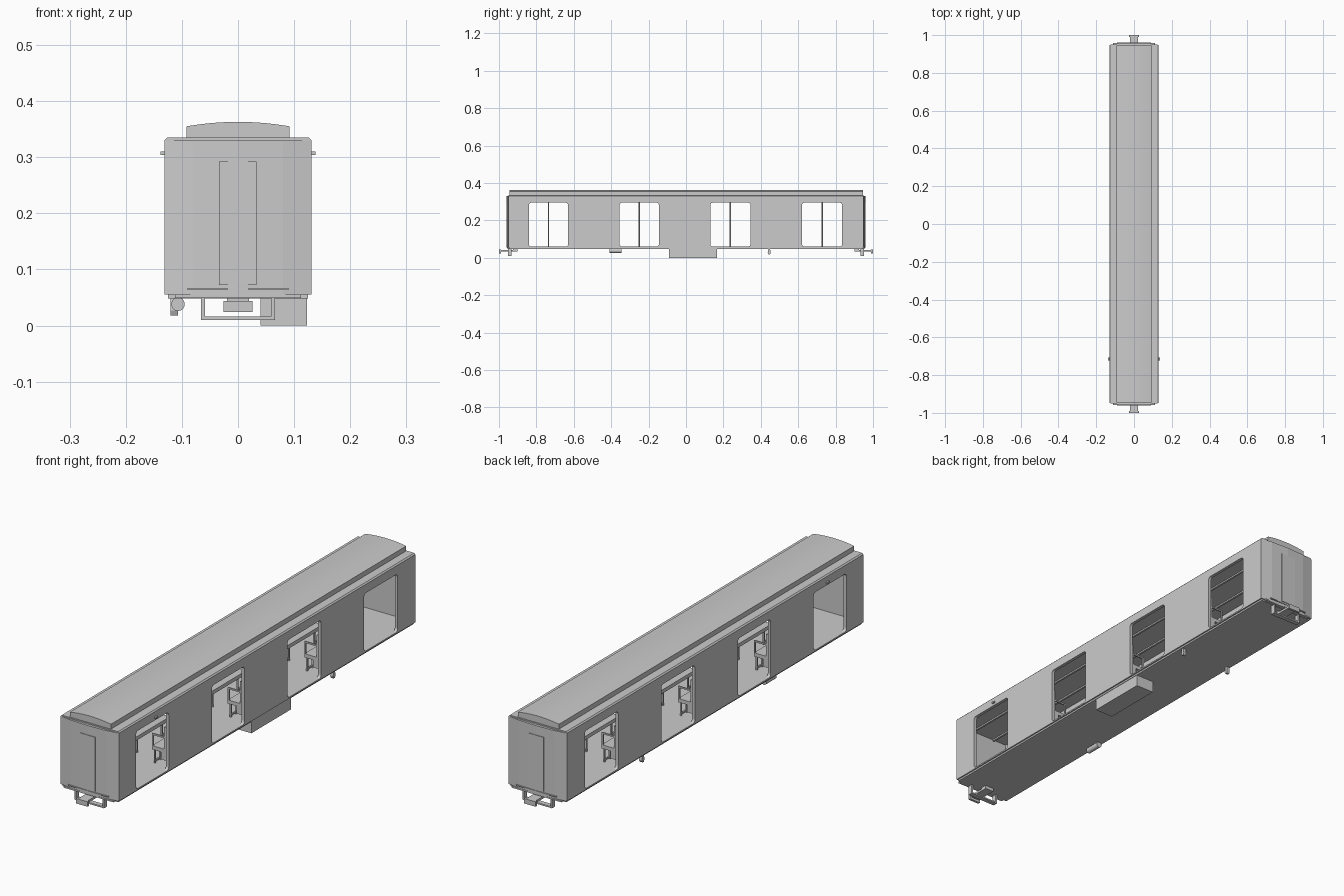
import bpy, bmesh, math

if "Cube" in bpy.data.objects:
    bpy.data.objects.remove(bpy.data.objects["Cube"])

grey = bpy.data.materials.new("plain grey")
grey.diffuse_color = (0.6, 0.6, 0.6, 1)
grey.use_nodes = True
grey.node_tree.nodes["Principled BSDF"].inputs["Base Color"].default_value = grey.diffuse_color


def finish(name, bm, smooth=False):
    bmesh.ops.recalc_face_normals(bm, faces=bm.faces)
    me = bpy.data.meshes.new(name)
    bm.to_mesh(me)
    bm.free()
    me.materials.append(grey)
    ob = bpy.data.objects.new(name, me)
    bpy.context.collection.objects.link(ob)
    if smooth:
        bpy.context.view_layer.objects.active = ob
        ob.select_set(True)
        bpy.ops.object.shade_smooth_by_angle(angle=math.radians(30))
        ob.select_set(False)
    return ob


def add_box(bm, x0, x1, y0, y1, z0, z1):
    v = [bm.verts.new((x, y, z)) for x in (x0, x1) for y in (y0, y1) for z in (z0, z1)]
    for f in ((0, 1, 3, 2), (4, 6, 7, 5), (0, 4, 5, 1), (2, 3, 7, 6), (0, 2, 6, 4), (1, 5, 7, 3)):
        bm.faces.new([v[i] for i in f])


def boxes(name, specs):
    bm = bmesh.new()
    for s in specs:
        add_box(bm, *s)
    return finish(name, bm)


def add_prism(bm, pts, axis, a, b):
    """Extrude a 2D outline along an axis from a to b."""
    def put(p, t):
        return {"x": (t, p[0], p[1]), "y": (p[0], t, p[1]), "z": (p[0], p[1], t)}[axis]
    lo = [bm.verts.new(put(p, a)) for p in pts]
    hi = [bm.verts.new(put(p, b)) for p in pts]
    n = len(pts)
    bm.faces.new(lo)
    bm.faces.new(hi[::-1])
    for i in range(n):
        bm.faces.new((lo[i], lo[(i + 1) % n], hi[(i + 1) % n], hi[i]))


def rounded_rect(x0, x1, y0, y1, r, steps=4):
    pts = []
    for k, (cx, cy) in enumerate(((x1 - r, y1 - r), (x0 + r, y1 - r), (x0 + r, y0 + r), (x1 - r, y0 + r))):
        for i in range(steps + 1):
            a = math.pi / 2 * (k + i / steps)
            pts.append((cx + r * math.cos(a), cy + r * math.sin(a)))
    return pts


def cut(ob, cutter):
    m = ob.modifiers.new("cut", "BOOLEAN")
    m.operation, m.solver, m.object = "DIFFERENCE", "EXACT", cutter
    bpy.context.view_layer.objects.active = ob
    bpy.ops.object.modifier_apply(modifier=m.name)
    bpy.data.objects.remove(cutter)


doors = [(-0.84, -0.63), (-0.355, -0.145), (0.13, 0.345), (0.62, 0.835)]
bays = [(-0.615, -0.37), (-0.13, 0.115), (0.36, 0.605)]

# Hollow body shell with bowed ends and eight doorways
outline = [(-0.131, -0.948), (-0.08, -0.956), (0, -0.959), (0.08, -0.956), (0.131, -0.948)]
outline += [(-x, -y) for x, y in outline]
bm = bmesh.new()
add_prism(bm, outline, "z", 0.055, 0.33)
body = finish("body_shell", bm)
cut(body, boxes("interior_cutter", [(-0.118, 0.118, -0.94, 0.94, 0.06, 0.302)]))
bm = bmesh.new()
for a, b in doors:
    add_prism(bm, rounded_rect(a, b, 0.0605, 0.295, 0.013), "x", -0.3, 0.3)
cut(body, finish("doorway_cutter", bm))

# Roof: low eaves and a raised arched centre
bm = bmesh.new()
eave = [(-0.131, 0.33), (0.131, 0.33), (0.126, 0.335), (-0.126, 0.335)]
add_prism(bm, eave, "y", -0.948, 0.948)
finish("roof_eaves", bm)
bm = bmesh.new()
arch = [(0.092 - 0.184 * i / 12, 0.363 - 0.008 * (1 - i / 6) ** 2) for i in range(13)]
add_prism(bm, [(-0.092, 0.334), (0.092, 0.334)] + arch, "y", -0.945, 0.945)
finish("raised_roof", bm, True)

# Underframe, with a buffer beam at each end
boxes("underframe", [(-0.125, 0.125, -0.945, 0.945, 0.048, 0.056)])
boxes("buffer_beam", [(-0.112, 0.112, min(s * 0.94, s * 0.958), max(s * 0.94, s * 0.958), 0.049, 0.055)
                      for s in (-1, 1)])

# End doors, sills, couplers and hanging loops
for s, side in ((-1, "front"), (1, "rear")):
    def span(a, b):
        return (min(s * a, s * b), max(s * a, s * b))
    boxes(side + "_end_door", [(-0.034, 0.033, *span(0.95, 0.961), 0.072, 0.292)])
    boxes(side + "_sill", [(-0.09, 0.09, *span(0.95, 0.961), 0.063, 0.067)])
    boxes(side + "_coupler", [(-0.02, 0.02, *span(0.905, 1.0), 0.034, 0.043),
                              (-0.026, 0.026, *span(0.99, 1.0), 0.024, 0.044),
                              (-0.02, 0.02, *span(0.9, 0.925), 0.034, 0.05)])
    boxes(side + "_coupler_loop", [(-0.066, -0.059, *span(0.932, 0.952), 0.01, 0.05),
                                   (0.059, 0.066, *span(0.932, 0.952), 0.01, 0.05),
                                   (-0.066, 0.066, *span(0.932, 0.952), 0.01, 0.016)])

# Equipment below the floor
boxes("equipment_box", [(0.04, 0.123, -0.09, 0.165, 0.0, 0.05)])
bm = bmesh.new()
add_prism(bm, [(-0.107 + 0.012 * math.cos(math.tau * i / 20), 0.038 + 0.012 * math.sin(math.tau * i / 20))
               for i in range(20)], "y", -0.41, -0.345)
finish("air_tank", bm, True)
bm = bmesh.new()
drop = [(0.441, 0.05), (0.449, 0.05), (0.453, 0.027), (0.449, 0.018), (0.441, 0.018), (0.437, 0.027)]
for s in (-1, 1):
    add_prism(bm, drop, "x", s * 0.107, s * 0.12)
finish("hanging_bracket", bm)

# Small lamps high on each side
boxes("side_lamp", [(-0.138, -0.13, -0.722, -0.708, 0.304, 0.31),
                    (0.13, 0.138, -0.722, -0.708, 0.304, 0.31)])

# Benches along both walls between the doorways
for s, side in ((-1, "left"), (1, "right")):
    def bx(a, b, *rest):
        return (min(s * a, s * b), max(s * a, s * b), *rest)
    seats, backs, legs = [], [], []
    for a, b in bays:
        seats.append(bx(0.045, 0.118, a, b, 0.115, 0.13))
        seats.append(bx(0.085, 0.118, a, b, 0.085, 0.115))
        backs.append(bx(0.1, 0.118, a, b, 0.13, 0.22))
        for y in (a + 0.005, b - 0.045):
            legs += [bx(0.05, 0.056, y, y + 0.006, 0.06, 0.115),
                     bx(0.05, 0.056, y + 0.034, y + 0.04, 0.06, 0.115),
                     bx(0.05, 0.056, y, y + 0.04, 0.066, 0.072)]
        # Armrest loops at both bench ends
        for y in (a, b - 0.006):
            legs += [bx(0.045, 0.051, y, y + 0.006, 0.13, 0.18),
                     bx(0.045, 0.118, y, y + 0.006, 0.174, 0.18)]
    boxes(side + "_bench_seat", seats)
    boxes(side + "_bench_back", backs)
    boxes(side + "_bench_frame", legs)
    boxes(side + "_ceiling_rail", [bx(0.05, 0.058, -0.94, 0.94, 0.296, 0.302)])

# Floor-to-ceiling poles at the middle of each doorway
bm = bmesh.new()
for a, b in doors:
    c = (a + b) / 2
    add_prism(bm, [(0.004 * math.cos(math.tau * i / 10), c + 0.004 * math.sin(math.tau * i / 10))
                   for i in range(10)], "z", 0.06, 0.302)
finish("grab_pole", bm, True)
